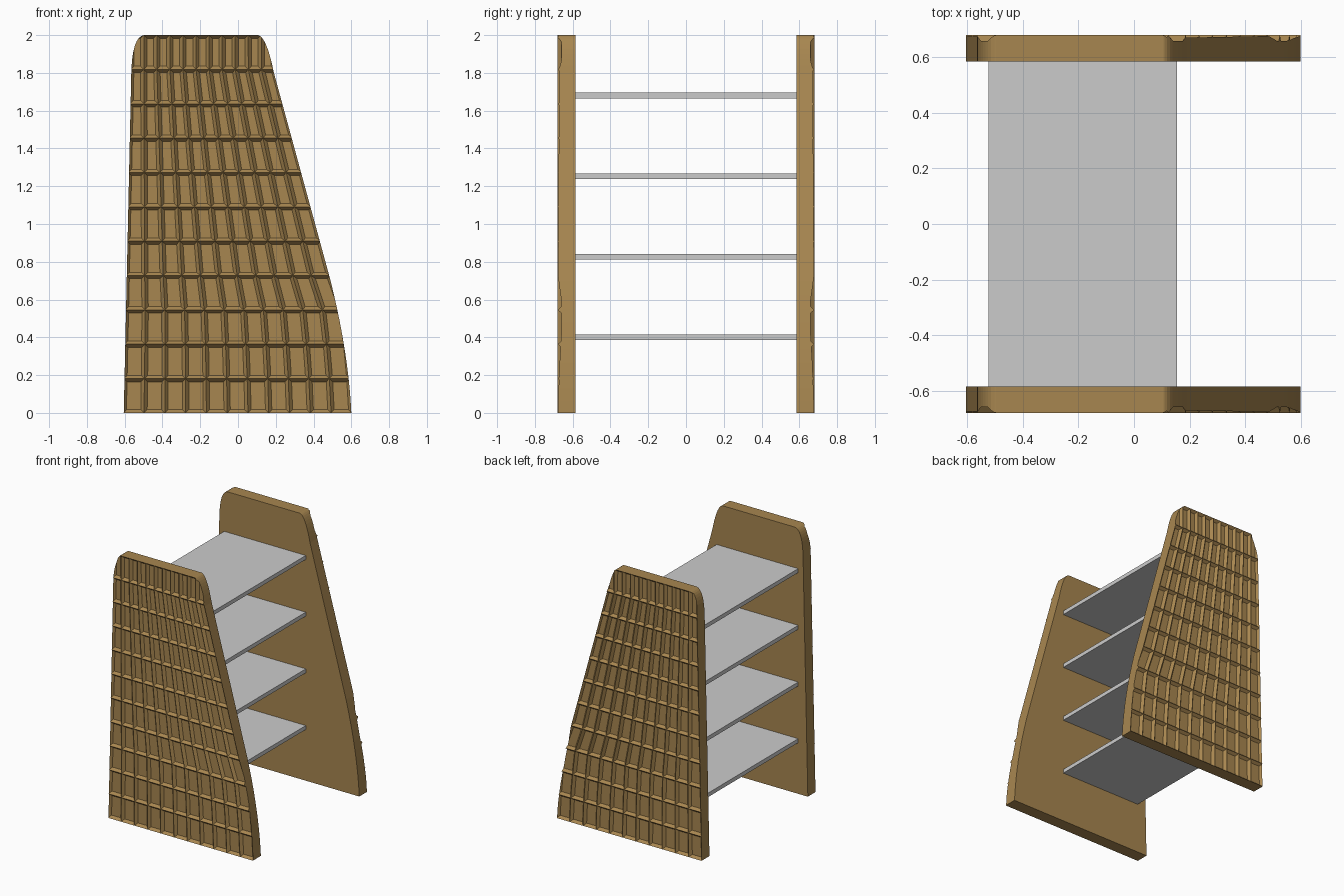
import bpy, bmesh
from mathutils import Vector

if "Cube" in bpy.data.objects:
    bpy.data.objects.remove(bpy.data.objects["Cube"])

ROWS = COLS = 11
OUTER, INNER = 0.68, 0.585


def material(name, rgb):
    m = bpy.data.materials.new(name)
    m.use_nodes = True
    m.diffuse_color = (*rgb, 1)
    m.node_tree.nodes["Principled BSDF"].inputs["Base Color"].default_value = (*rgb, 1)
    return m


def make_object(name, bm, mat=None):
    bmesh.ops.recalc_face_normals(bm, faces=bm.faces)
    mesh = bpy.data.meshes.new(name)
    bm.to_mesh(mesh)
    bm.free()
    if mat:
        mesh.materials.append(mat)
    obj = bpy.data.objects.new(name, mesh)
    bpy.context.collection.objects.link(obj)
    return obj


def curve(a, b, c, steps=10):
    """Quadratic curve from a to c, pulled towards b."""
    a, b, c = Vector(a), Vector(b), Vector(c)
    ts = [i / steps for i in range(steps + 1)]
    return [a * (1 - t) ** 2 + b * 2 * t * (1 - t) + c * t * t for t in ts]


brown = material("brown wood", (0.39, 0.24, 0.08))
grey = material("light grey shelf", (0.60, 0.60, 0.60))

# Panel outline: bowed foot, straight slope, rounded top corners
outline = [Vector((-0.606, -0.05)), Vector((0.6, -0.05))]
outline += curve((0.6, 0), (0.585, 0.32), (0.49, 0.7))
outline += curve((0.19, 1.8), (0.15, 2.001), (0.1, 2.001))
outline += curve((-0.49, 2.001), (-0.56, 2.001), (-0.565, 1.8))
bm = bmesh.new()
face = bm.faces.new([bm.verts.new((p.x, -0.8, p.y)) for p in outline])
ext = bmesh.ops.extrude_face_region(bm, geom=[face], use_keep_orig=True)
bmesh.ops.translate(bm, vec=(0, 0.3, 0),
                    verts=[v for v in ext["geom"] if isinstance(v, bmesh.types.BMVert)])
cutter = make_object("panel_outline_cutter", bm)
cutter.hide_render = True


# Coffered slab: a tapering grid whose cells are sunk between sharp ribs
def grid_edges(z):
    zc = min(z, 1.82)
    left = -0.608 + 0.022 * zc
    right = 0.68 - 0.268 * zc
    if z < 0.6:
        right = 0.603 - 0.04 * z - 0.1 * z * z
    return left, right


bm = bmesh.new()
grid = []
for r in range(ROWS + 1):
    z = 2 * r / ROWS
    left, right = grid_edges(z)
    grid.append([bm.verts.new((left + (right - left) * c / COLS, -OUTER, z))
                 for c in range(COLS + 1)])
cells = [bm.faces.new((grid[r][c], grid[r][c + 1], grid[r + 1][c + 1], grid[r + 1][c]))
         for r in range(ROWS) for c in range(COLS)]
ext = bmesh.ops.extrude_face_region(bm, geom=cells, use_keep_orig=True)
bmesh.ops.translate(bm, vec=(0, OUTER - INNER, 0),
                    verts=[v for v in ext["geom"] if isinstance(v, bmesh.types.BMVert)])
bmesh.ops.recalc_face_normals(bm, faces=bm.faces)
bmesh.ops.inset_individual(bm, faces=cells, thickness=0.017, depth=-0.02, use_even_offset=True)
panels = make_object("side_panels", bm, brown)

# Trim to the outline, then mirror to the opposite end
trim = panels.modifiers.new("Trim", "BOOLEAN")
trim.operation = "INTERSECT"
trim.solver = "EXACT"
trim.object = cutter
mirror = panels.modifiers.new("Mirror", "MIRROR")
mirror.use_axis = (False, True, False)
mirror.use_clip = False
mirror.use_mirror_merge = False
depsgraph = bpy.context.evaluated_depsgraph_get()
finished = bpy.data.meshes.new_from_object(panels.evaluated_get(depsgraph))
panels.modifiers.clear()
panels.data = finished
bpy.data.objects.remove(cutter)

# Shelves spanning between the panels
for i in range(4):
    bm = bmesh.new()
    bmesh.ops.create_cube(bm, size=1)
    bmesh.ops.scale(bm, vec=(0.68, 2 * INNER, 0.03), verts=bm.verts)
    shelf = make_object(f"shelf_{i + 1}", bm, grey)
    shelf.location = (-0.185, 0, 0.4 + i * 0.4267)
